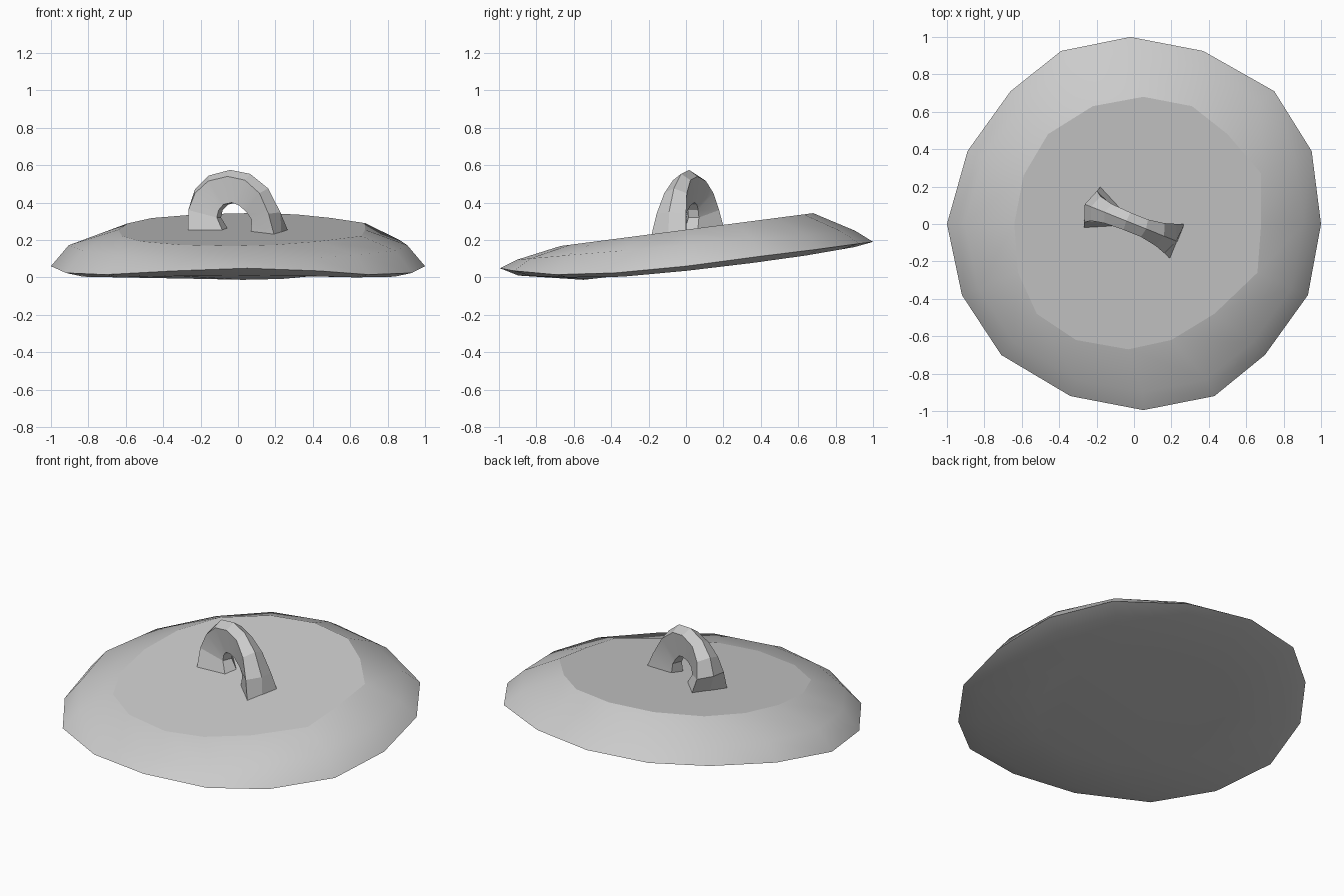
import bpy, bmesh, math
from mathutils import Vector

if "Cube" in bpy.data.objects:
    bpy.data.objects.remove(bpy.data.objects["Cube"])


def lerp_table(table, y):
    for (y0, z0), (y1, z1) in zip(table, table[1:]):
        if y <= y1:
            return z0 + (z1 - z0) * (max(y, y0) - y0) / (y1 - y0)
    return table[-1][1]


def bridge(bm, a, b):
    n = len(a)
    for i in range(n):
        bm.faces.new((a[i], a[(i + 1) % n], b[(i + 1) % n], b[i]))


def finish(bm, name, angle):
    bmesh.ops.recalc_face_normals(bm, faces=bm.faces)
    me = bpy.data.meshes.new(name)
    bm.to_mesh(me)
    bm.free()
    ob = bpy.data.objects.new(name, me)
    bpy.context.collection.objects.link(ob)
    bpy.ops.object.select_all(action='DESELECT')
    ob.select_set(True)
    bpy.context.view_layer.objects.active = ob
    bpy.ops.object.shade_smooth_by_angle(angle=math.radians(angle))
    return ob


# Lid plan outlines: slightly irregular 16-gons, starting at +x
rim = [(1, 0), (.95, .39), (.75, .71), (.37, .925), (-.02, 1), (-.39, .925),
       (-.66, .71), (-.89, .39), (-1, 0), (-.92, -.38), (-.71, -.7),
       (-.34, -.92), (.05, -.995), (.43, -.92), (.7, -.7), (.93, -.38)]
crown = [(.68, 0), (.68, .27), (.5, .48), (.31, .63), (.05, .68), (-.22, .63),
         (-.46, .48), (-.59, .26), (-.64, 0), (-.62, -.26), (-.52, -.48),
         (-.31, -.62), (-.03, -.67), (.2, -.62), (.43, -.48), (.66, -.26)]

# Heights along y: the lid is tilted and bends up at the front edge
rim_z = [(-1, .05), (-.92, .035), (-.7, .015), (-.38, .024), (0, .06),
         (.39, .112), (.7, .15), (.92, .18), (1, .19)]
under_z = [(-.9, .01), (-.65, 0), (-.35, .003), (0, .035), (.3, .07),
           (.6, .11), (.9, .162)]

bm = bmesh.new()


def ring(points, zf):
    return [bm.verts.new((x, y, zf(y))) for x, y in points]


def scaled(points, k):
    return [(x * k, y * k) for x, y in points]


# Lid body from crown down to the underside
r_top = ring(crown, lambda y: .255 + .13 * y)
r_mid = ring(scaled(rim, .905), lambda y: .172 + .085 * y)
r_rim = ring(rim, lambda y: lerp_table(rim_z, y))
r_low = ring(scaled(rim, .9), lambda y: lerp_table(under_z, y))
bm.faces.new(r_top)
for a, b in ((r_top, r_mid), (r_mid, r_rim), (r_rim, r_low)):
    bridge(bm, a, b)
r_in = ring(scaled(rim, .55), lambda y: .05 + .115 * y)
bridge(bm, r_low, r_in)
bm.faces.new(r_in)
lid = finish(bm, "lid", 60)
# keep the crown edge crisp
for e in lid.data.edges:
    if all(v < 16 for v in e.vertices):
        e.use_edge_sharp = True

# Handle: diagonal arch with flared feet
# stations: outer (s, z, half width), inner (s, z, half width)
stations = [(-.24, .245, .12, -.07, .245, .04), (-.25, .36, .09, -.11, .32, .03),
            (-.22, .45, .07, -.10, .36, .03), (-.15, .515, .055, -.07, .39, .035),
            (-.04, .54, .05, -.02, .40, .04), (.06, .52, .05, .02, .385, .035),
            (.15, .45, .065, .06, .35, .03), (.21, .34, .085, .09, .31, .03),
            (.25, .235, .10, .09, .235, .04)]
along = Vector((.92, -.37, 0)).normalized()
across = Vector((-along.y, along.x, 0))
bm = bmesh.new()
rings = []
for i, (so, zo, wo, si, zi, wi) in enumerate(stations):
    out = Vector((so - si, 0, zo - zi)).normalized() * .035
    foot = i in (0, len(stations) - 1)
    if foot:
        out *= 0
    pts = [(so, -wo, zo), (so + out.x, 0, zo + out.z), (so, wo, zo),
           (si, wi, zi), (si, -wi, zi)]
    verts = []
    for s, w, z in pts:
        p = along * s + across * w
        p.z = .245 + .13 * p.y if foot else z
        verts.append(bm.verts.new(p))
    rings.append(verts)
for a, b in zip(rings, rings[1:]):
    bridge(bm, a, b)
bm.faces.new(rings[0])
bm.faces.new(rings[-1])
finish(bm, "handle", 15)
